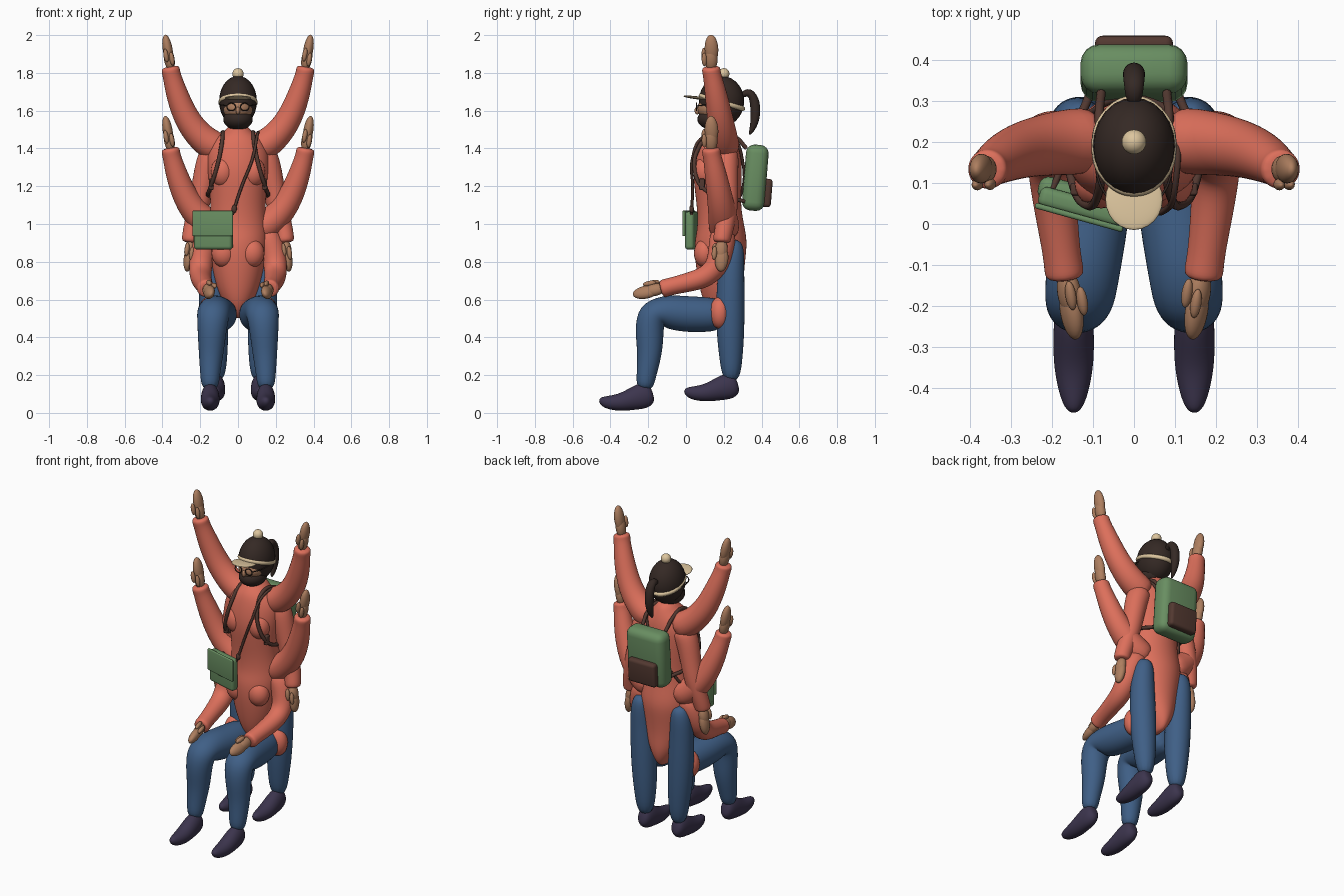
import bpy, bmesh, math
from mathutils import Vector, Matrix

if "Cube" in bpy.data.objects:
    bpy.data.objects.remove(bpy.data.objects["Cube"])


def material(name, rgb):
    m = bpy.data.materials.new(name)
    m.diffuse_color = (*rgb, 1)
    m.use_nodes = True
    m.node_tree.nodes["Principled BSDF"].inputs["Base Color"].default_value = m.diffuse_color
    return m


CORAL = material("coral_cloth", (.72, .16, .105))
DENIM = material("denim", (.05, .115, .24))
HAIR = material("dark_hair", (.035, .022, .018))
SKIN = material("skin", (.42, .21, .115))
GREEN = material("green_canvas", (.14, .27, .12))
SHOE = material("shoe_leather", (.045, .035, .075))
BROWN = material("brown_leather", (.085, .04, .03))
CREAM = material("cream_knit", (.72, .56, .34))


def add(name, bm, mat, subsurf=0):
    bmesh.ops.recalc_face_normals(bm, faces=bm.faces)
    me = bpy.data.meshes.new(name)
    bm.to_mesh(me)
    bm.free()
    me.materials.append(mat)
    for p in me.polygons:
        p.use_smooth = True
    ob = bpy.data.objects.new(name, me)
    bpy.context.collection.objects.link(ob)
    if subsurf:
        mod = ob.modifiers.new("smooth", 'SUBSURF')
        mod.levels = mod.render_levels = subsurf
    return ob


def loft(name, rows, mat, side=1, n=12):
    """Skin elliptical rings; row = x, y, z, radius along x, other radius."""
    rows = [(r + r[-1:])[:5] for r in rows]
    pts = [Vector((r[0] * side, r[1], r[2])) for r in rows]
    bm, rings = bmesh.new(), []
    for i, r in enumerate(rows):
        t = (pts[min(i + 1, len(pts) - 1)] - pts[max(i - 1, 0)]).normalized()
        u = (Vector((1, 0, 0)) - t * t.x).normalized()
        v = t.cross(u)
        rings.append([bm.verts.new(pts[i] + 1.04 * (u * r[3] * math.cos(a) + v * r[4] * math.sin(a)))
                      for a in (2 * math.pi * k / n for k in range(n))])
    for a, b in zip(rings, rings[1:]):
        for k in range(n):
            bm.faces.new((a[k], a[(k + 1) % n], b[(k + 1) % n], b[k]))
    bm.faces.new(rings[0])
    bm.faces.new(rings[-1])
    return add(name, bm, mat, 2)


def ball(name, loc, size, mat, rot=None):
    bm = bmesh.new()
    m = Matrix.Translation(loc) @ (rot or Matrix()) @ Matrix.Diagonal((*size, 1))
    bmesh.ops.create_uvsphere(bm, u_segments=24, v_segments=14, radius=1, matrix=m)
    return add(name, bm, mat)


def box(name, loc, size, mat, rot=(0, 0, 0), bevel=.02):
    bm = bmesh.new()
    bmesh.ops.create_cube(bm, size=1, matrix=Matrix.Diagonal((*size, 1)))
    ob = add(name, bm, mat)
    ob.location, ob.rotation_euler = loc, rot
    mod = ob.modifiers.new("round", 'BEVEL')
    mod.width, mod.segments = bevel, 4
    return ob


def strap(name, pts, mat, r=.01, cyclic=False):
    cu = bpy.data.curves.new(name, 'CURVE')
    cu.dimensions, cu.bevel_depth, cu.bevel_resolution = '3D', r, 2
    cu.resolution_u, cu.use_fill_caps = 8, True
    sp = cu.splines.new('BEZIER')
    sp.bezier_points.add(len(pts) - 1)
    sp.use_cyclic_u = cyclic
    for bp, p in zip(sp.bezier_points, pts):
        bp.co = p
        bp.handle_left_type = bp.handle_right_type = 'AUTO'
    cu.materials.append(mat)
    ob = bpy.data.objects.new(name, cu)
    bpy.context.collection.objects.link(ob)
    return ob


def hand(name, wrist, tip, width, side):
    """Mitt-shaped hand with thumb and bent finger on the width side."""
    a, b, w = (Vector((p[0] * side, p[1], p[2])) for p in (wrist, tip, width))
    d = b - a
    L, d = d.length, d.normalized()
    w = (w - d * w.dot(d)).normalized()
    t = w.cross(d)
    rot = Matrix((t, w, d)).transposed().to_4x4()
    ball(name + "_palm", a + d * L * .3, (.028, .034, L * .36), SKIN, rot)
    ball(name + "_fingers", a + d * L * .58 - w * .004, (.026, .036, L * .43), SKIN, rot)
    for k in (-1, 1):
        ball(name + "_thumb", a + d * L * (.36 + .06 * k) + w * .036 + t * .014 * k,
             (.013, .014, .036), SKIN, rot)


# Torso of the upper body running down into the seated lower body
loft("torso", [
    (0, .19, 1.53, .045, .05), (0, .19, 1.49, .068, .078), (0, .18, 1.45, .125, .105),
    (0, .175, 1.39, .165, .12), (0, .165, 1.29, .165, .13), (0, .17, 1.19, .15, .125),
    (0, .175, 1.08, .145, .115), (0, .185, .98, .155, .125), (0, .185, .91, .16, .14),
    (0, .18, .82, .145, .135), (0, .185, .70, .125, .12), (0, .2, .60, .09, .11),
    (0, .21, .53, .04, .08), (0, .21, .50, .015, .04)], CORAL)

RAISED = [(.08, .205, 1.39, .085), (.17, .2, 1.43, .08), (.265, .185, 1.535, .07),
          (.322, .16, 1.68, .06), (.352, .138, 1.79, .047), (.356, .133, 1.815, .05),
          (.36, .132, 1.835, .044)]

for s, tag in ((1, "left"), (-1, "right")):
    # Chest and hip volumes, blended softly into the torso
    ball("chest_" + tag, (.08 * s, .1, 1.275), (.065, .062, .08), CORAL)
    ball("belly_" + tag, (.075 * s, .1, .845), (.065, .058, .075), CORAL)
    ball("hip_" + tag, (.15 * s, .18, .53), (.062, .055, .085), CORAL)

    # Two pairs of raised arms
    for level, dz in (("upper", 0), ("middle", -.43)):
        loft(f"{level}_raised_arm_{tag}", [(x, y, z + dz, r) for x, y, z, r in RAISED], CORAL, s)
        hand(f"{level}_raised_hand_{tag}", (.355, .135, 1.82 + dz), (.385, .128, 2.0 + dz),
             (0, -1, 0), s)

    # Hanging arms
    loft("hanging_arm_" + tag, [
        (.12, .21, 1.40, .068), (.158, .21, 1.33, .068), (.185, .215, 1.2, .06),
        (.212, .22, 1.08, .057), (.245, .2, .96, .048), (.25, .19, .92, .048),
        (.252, .19, .90, .042)], CORAL, s)
    hand("hanging_hand_" + tag, (.25, .19, .91), (.27, .18, .75), (0, -1, .1), s)

    # Arms reaching forward
    loft("reaching_arm_" + tag, [
        (.13, .2, .97, .07), (.18, .19, .89, .07), (.2, .17, .78, .062),
        (.198, .11, .72, .058), (.19, .03, .695, .052), (.175, -.08, .67, .045),
        (.17, -.115, .66, .049), (.168, -.135, .655, .043)], CORAL, s)
    hand("reaching_hand_" + tag, (.165, -.12, .66), (.14, -.28, .63), (-.4, 0, .85), s)

    # Seated front legs
    loft("front_leg_" + tag, [
        (.09, .2, .52, .078), (.095, .12, .52, .093), (.11, 0, .522, .096),
        (.125, -.12, .538, .09), (.132, -.185, .522, .086), (.138, -.195, .43, .076),
        (.142, -.19, .32, .066), (.148, -.21, .2, .052), (.148, -.22, .12, .044)], DENIM, s)

    # Standing back legs
    loft("back_leg_" + tag, [
        (.13, .255, .92, .038), (.138, .248, .86, .062), (.138, .238, .74, .07),
        (.132, .235, .6, .076), (.125, .235, .43, .074), (.118, .238, .3, .063),
        (.115, .24, .16, .045)], DENIM, s)

    # Shoes
    for pair, dx, dy, dz in (("front", 0, 0, 0), ("back", -.03, .45, .05)):
        loft(f"{pair}_shoe_{tag}", [(x + dx, y + dy, z + dz, w, h) for x, y, z, w, h in (
            (.147, -.46, .07, .012, .012), (.147, -.43, .055, .032, .034),
            (.147, -.35, .053, .049, .046), (.147, -.28, .075, .05, .06),
            (.147, -.23, .09, .048, .07), (.147, -.19, .1, .04, .058),
            (.147, -.175, .105, .02, .03))], SHOE, s)

    # Backpack shoulder straps with buckles
    strap("backpack_strap_" + tag, [
        (.08 * s, .32, 1.40), (.085 * s, .26, 1.46), (.08 * s, .14, 1.48), (.09 * s, .065, 1.40),
        (.115 * s, .046, 1.29), (.147 * s, .09, 1.19), (.158 * s, .18, 1.15), (.11 * s, .31, 1.12)],
        BROWN, .011)
    box("strap_buckle_" + tag, (.142 * s, .085, 1.21), (.025, .03, .06), BROWN, bevel=.006)

    # Glasses
    strap("glasses_rim_" + tag, [(.036 * s + .023 * math.cos(a), .056, 1.62 + .02 * math.sin(a))
          for a in (0, math.pi / 2, math.pi, 3 * math.pi / 2)], HAIR, .003, True)
    strap("glasses_temple_" + tag, [(.058 * s, .056, 1.625), (.084 * s, .1, 1.63), (.096 * s, .19, 1.63)],
          HAIR, .003)

# Head, face, beard and hair
ball("hair", (0, .188, 1.65), (.1, .12, .134), HAIR)
ball("face", (0, .15, 1.612), (.08, .09, .066), SKIN)
ball("beard", (0, .15, 1.555), (.078, .09, .058), HAIR)
ball("nose", (0, .06, 1.6), (.012, .015, .02), SKIN)
loft("ponytail", [(0, .29, 1.68, .018), (0, .335, 1.705, .024), (0, .363, 1.66, .027),
                  (0, .37, 1.59, .027), (0, .36, 1.52, .02), (0, .335, 1.47, .006)], HAIR)

# Cap: band, brim and pompom
strap("cap_band", [(.09 * math.cos(a), .19 + .109 * math.sin(a), 1.645 - .034 * math.sin(a))
      for a in (k * math.pi / 4 for k in range(8))], CREAM, .014, True)
ball("cap_brim", (0, .06, 1.668), (.07, .075, .008), CREAM, Matrix.Rotation(-.12, 4, 'X'))
ball("cap_pompom", (0, .2, 1.795), (.03, .03, .03), CREAM)

# Backpack
box("backpack", (0, .367, 1.245), (.26, .12, .35), GREEN, (-.08, 0, 0), .045)
box("backpack_pocket", (0, .424, 1.165), (.19, .06, .15), BROWN, (-.08, 0, 0), .018)

# Satchel with flap and cross-body strap
TURN = (0, 0, -.27)
box("satchel", (-.13, .042, .965), (.21, .05, .2), GREEN, TURN, .018)
box("satchel_flap", (-.134, .016, 1.003), (.222, .014, .135), GREEN, TURN, .006)
box("satchel_pouch", (-.17, .075, .96), (.13, .06, .15), GREEN, TURN, .025)
strap("satchel_strap", [
    (-.03, .03, 1.05), (.02, .035, 1.2), (.075, .033, 1.34), (.1, .09, 1.46), (.1, .23, 1.47),
    (.04, .3, 1.33), (-.1, .275, 1.12), (-.15, .2, 1.03), (-.2, .08, 1.03)], BROWN, .008)
ball("strap_ring", (-.02, .03, 1.08), (.014, .012, .022), BROWN)
